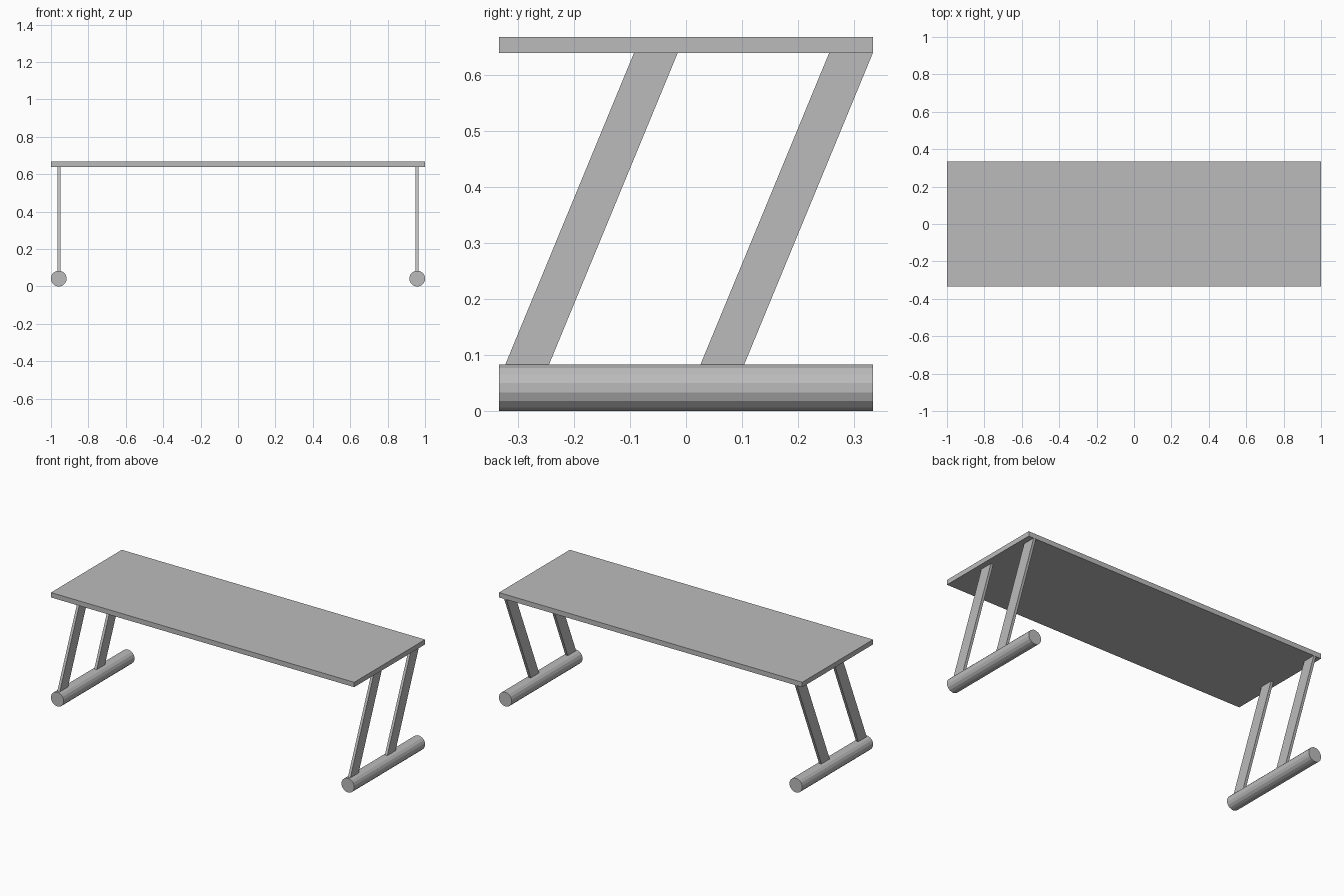
import bpy
import bmesh
import math
from mathutils import Matrix

cube = bpy.data.objects.get("Cube")
if cube:
    bpy.data.objects.remove(cube, do_unlink=True)

grey = bpy.data.materials.new("plain grey")
grey.use_nodes = True
colour = (0.5, 0.5, 0.5, 1)
grey.diffuse_color = colour
grey.node_tree.nodes["Principled BSDF"].inputs["Base Color"].default_value = colour

DEPTH = 0.667         # full depth of top and feet
TOP_Z, UNDER_Z = 0.667, 0.638
FOOT = 0.0417         # centre to flat of the foot tube
FOOT_X = 1 - FOOT
SIDES = 16


def finish(name, bm):
    bmesh.ops.recalc_face_normals(bm, faces=bm.faces)
    mesh = bpy.data.meshes.new(name)
    bm.to_mesh(mesh)
    bm.free()
    mesh.materials.append(grey)
    obj = bpy.data.objects.new(name, mesh)
    bpy.context.scene.collection.objects.link(obj)
    return obj


def box(name, size, centre):
    bm = bmesh.new()
    matrix = Matrix.Translation(centre) @ Matrix.Diagonal((*size, 1))
    bmesh.ops.create_cube(bm, size=1, matrix=matrix)
    return finish(name, bm)


def foot(name, x):
    # Tube along y, turned so that a flat side faces up
    bm = bmesh.new()
    radius = FOOT / math.cos(math.pi / SIDES)
    matrix = (Matrix.Translation((x, 0, FOOT))
              @ Matrix.Rotation(math.pi / 2, 4, "X")
              @ Matrix.Rotation(math.pi / SIDES, 4, "Z"))
    bmesh.ops.create_cone(bm, cap_ends=True, segments=SIDES, radius1=radius,
                          radius2=radius, depth=DEPTH, matrix=matrix)
    # Keep a single face direction pointing straight up
    return finish(name, bm)


def leg(name, x, y):
    # Flat bar sheared backwards as it rises
    low = 2 * FOOT
    obj = box(name, (0.016, 0.078, UNDER_Z - low), (x, y, (low + UNDER_Z) / 2))
    for v in obj.data.vertices:
        if v.co.z > 0.3:
            v.co.y += 0.229
    return obj


# Table top
box("table_top", (2, DEPTH, TOP_Z - UNDER_Z), (0, 0, (TOP_Z + UNDER_Z) / 2))

# Feet and slanted legs on both sides
for side, sign in (("left", 1), ("right", -1)):
    foot(side + "_foot", sign * FOOT_X)
    for place, y in (("front", -0.283), ("back", 0.065)):
        leg(f"{side}_{place}_leg", sign * FOOT_X, y)
